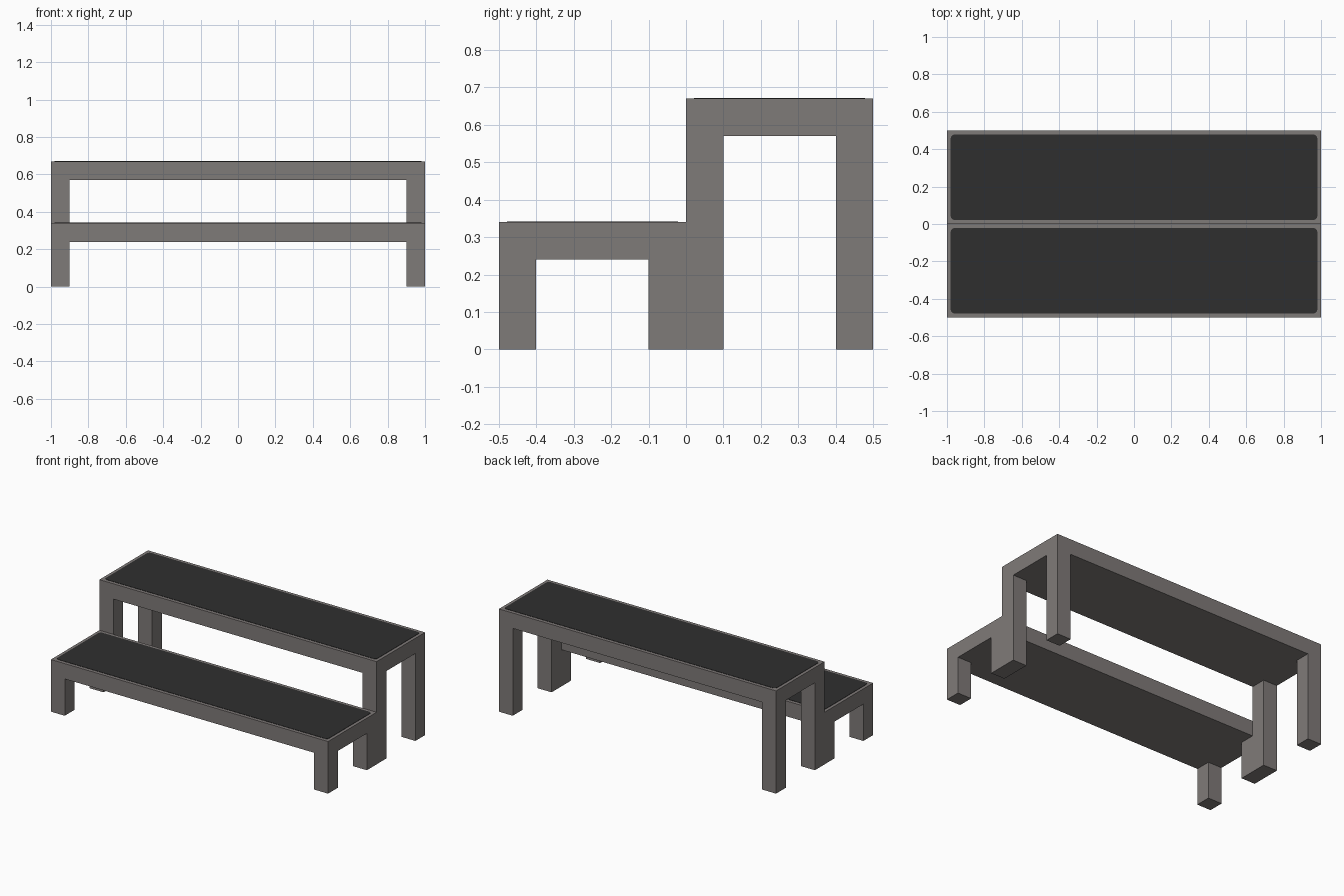
import bpy, bmesh
from mathutils import Matrix, Vector

if "Cube" in bpy.data.objects:
    bpy.data.objects.remove(bpy.data.objects["Cube"])


def material(name, rgb):
    m = bpy.data.materials.new(name)
    m.diffuse_color = (*rgb, 1)
    m.use_nodes = True
    m.node_tree.nodes["Principled BSDF"].inputs["Base Color"].default_value = m.diffuse_color
    return m


def add_object(name, bm, mat):
    me = bpy.data.meshes.new(name)
    bm.to_mesh(me)
    bm.free()
    me.materials.append(mat)
    ob = bpy.data.objects.new(name, me)
    bpy.context.collection.objects.link(ob)
    return ob


grey = material("warm grey frame", (0.213, 0.196, 0.190))
black = material("black tread", (0.028, 0.028, 0.028))

HALF, LEG = 1.0, 0.1
LOW, HIGH = 0.34, 0.67
ys = [-0.5, -0.4, -0.1, 0.0, 0.1, 0.4, 0.5]
zs = [0.0, LOW - LEG, LOW, HIGH - LEG, HIGH]


def is_seat(y, z):
    top = LOW if y < 0 else HIGH
    return top - LEG < z < top


def is_leg(y, z):
    top = LOW if y < 0 else HIGH
    return z < top and (abs(y) > 0.4 or abs(y) < 0.1)


# Stepped frame: side silhouette extruded inward, seats continued to the middle
bm = bmesh.new()
for y0, y1 in zip(ys, ys[1:]):
    for z0, z1 in zip(zs, zs[1:]):
        c = ((y0 + y1) / 2, (z0 + z1) / 2)
        if is_seat(*c) or is_leg(*c):
            bm.faces.new([bm.verts.new((HALF, y, z))
                          for y, z in ((y0, z0), (y1, z0), (y1, z1), (y0, z1))])
bmesh.ops.remove_doubles(bm, verts=bm.verts, dist=1e-4)


def extrude_x(faces, dx):
    geom = bmesh.ops.extrude_face_region(bm, geom=faces)["geom"]
    bmesh.ops.translate(bm, vec=Vector((dx, 0, 0)),
                        verts=[g for g in geom if isinstance(g, bmesh.types.BMVert)])
    return [g for g in geom if isinstance(g, bmesh.types.BMFace)]


inner = extrude_x(bm.faces[:], -LEG)
seats = [f for f in inner if is_seat(*f.calc_center_median().yz)]
ends = extrude_x(seats, LEG - HALF)
bmesh.ops.delete(bm, geom=ends, context='FACES_ONLY')

# Mirror the half frame and clean flat seams
bmesh.ops.mirror(bm, geom=bm.verts[:] + bm.edges[:] + bm.faces[:],
                 matrix=Matrix.Identity(4), merge_dist=1e-4, axis='X')
bmesh.ops.remove_doubles(bm, verts=bm.verts, dist=1e-4)
bmesh.ops.recalc_face_normals(bm, faces=bm.faces)
bmesh.ops.dissolve_limit(bm, angle_limit=0.02, verts=bm.verts, edges=bm.edges)
add_object("stepped_frame", bm, grey)

# Thin rounded tread on each step
for name, y, z in (("lower_tread", -0.25, LOW), ("upper_tread", 0.25, HIGH)):
    bm = bmesh.new()
    bmesh.ops.create_cube(bm, size=1)
    bmesh.ops.scale(bm, vec=(1.96, 0.456, 0.004), verts=bm.verts)
    corners = [e for e in bm.edges
               if abs(e.verts[0].co.z - e.verts[1].co.z) > 0.001]
    bmesh.ops.bevel(bm, geom=corners, offset=0.02, segments=5,
                    profile=0.5, affect='EDGES')
    bmesh.ops.translate(bm, vec=(0, y, z), verts=bm.verts)
    add_object(name, bm, black)
